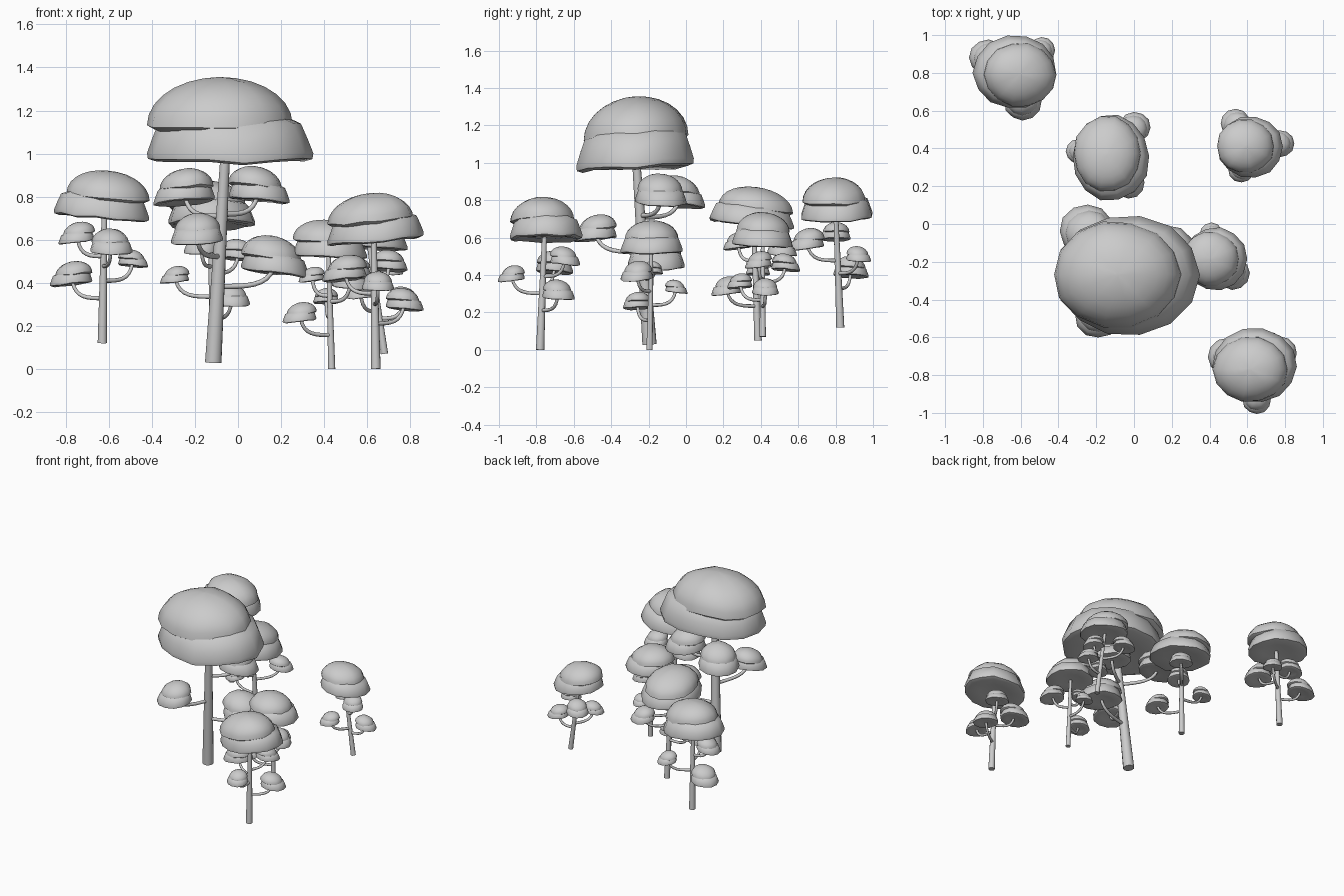
import bpy, bmesh, math, random
from mathutils import Vector

if "Cube" in bpy.data.objects:
    bpy.data.objects.remove(bpy.data.objects["Cube"])
random.seed(4)


def finish(name, bm):
    bmesh.ops.recalc_face_normals(bm, faces=bm.faces[:])
    me = bpy.data.meshes.new(name)
    bm.to_mesh(me)
    bm.free()
    ob = bpy.data.objects.new(name, me)
    bpy.context.collection.objects.link(ob)
    bpy.context.view_layer.objects.active = ob
    ob.select_set(True)
    bpy.ops.object.shade_smooth_by_angle(angle=math.radians(50))
    ob.select_set(False)


def skin(bm, rings):
    """Bridge vertex rings and close both ends."""
    n = len(rings[0])
    for a, b in zip(rings, rings[1:]):
        for i in range(n):
            j = (i + 1) % n
            bm.faces.new((a[i], a[j], b[j], b[i]))
    bm.faces.new(rings[0])
    bm.faces.new(rings[-1])


def tube(name, pts, r0, r1, n=10):
    bm, rings, last = bmesh.new(), [], len(pts) - 1
    for i, p in enumerate(pts):
        d = (pts[min(i + 1, last)] - pts[max(i - 1, 0)]).normalized()
        u = d.cross(Vector((.31, .95, .05))).normalized()
        v = d.cross(u)
        r = r0 + (r1 - r0) * i / last
        turns = [math.tau * k / n for k in range(n)]
        rings.append([bm.verts.new(p + r * (math.cos(t) * u + math.sin(t) * v)) for t in turns])
    skin(bm, rings)
    finish(name, bm)


# skirt tier as (radius, height) fractions; dome tier is a quarter superellipse
SKIRT = [(.5, .06), (.88, 0), (.98, .03), (.99, .1), (.93, .26), (.85, .45), (.5, .6)]
DOME = [(.78, .38)] + [(.87 * math.cos(a), .43 + .57 * math.sin(a))
                       for a in (i * math.pi / 14 for i in range(7))] + [(.03, 1)]


def foliage(name, centre, height, rx, ry, facing, tilt, n):
    """Two tiers: the skirt bulges toward 'facing', the dome is set away from it."""
    bm = bmesh.new()
    for prof, bulge, off in ((SKIRT, .06, Vector((0, 0))), (DOME, 0, facing * rx * -.08)):
        wob = [random.uniform(.98, 1.02) for _ in range(n)]
        lift = [random.uniform(-.03, .03) for _ in range(n)]
        rings = []
        for f, h in prof:
            ring = []
            for k in range(n):
                t = math.tau * k / n
                d = Vector((math.cos(t), math.sin(t)))
                p = off + Vector((rx * d.x, ry * d.y)) * f * wob[k] * (1 + bulge * d.dot(facing))
                z = (h + lift[k] * f) * height + p.dot(tilt)
                ring.append(bm.verts.new(centre + Vector((p.x, p.y, z))))
            rings.append(ring)
        skin(bm, rings)
    finish(name, bm)


def tree(name, crown, rx, ry, foot, caps, face, lean=(0, 0), tilt=(0, 0)):
    """Crown rim centre, crown radii, height of trunk foot, small caps (x, y, mid z, r),
    crown facing in degrees."""
    crown, tilt = Vector(crown), Vector(tilt)
    base = Vector((crown.x - lean[0], crown.y - lean[1], foot))
    top = crown + Vector((0, 0, .25 * rx))
    tr = rx * .1
    tube(name + "_trunk", [base, base.lerp(top, .5), top], tr, tr * .55, 12)
    face = math.radians(face)
    foliage(name + "_crown", crown, rx, rx, ry, Vector((math.cos(face), math.sin(face))), tilt, 14)
    for i, (x, y, z, r) in enumerate(caps, 1):
        # cap droops outward, its dome set toward the trunk
        out = Vector((x - base.x, y - base.y)).normalized()
        h = r * 1.1
        end = Vector((x, y, z - h / 2))
        foliage(f"{name}_small_cap_{i}", end, h, r, r * .96, out, out * -.12, 12)
        # arm leaves the trunk nearly level, then curls up into the cap
        end.z += h * .15
        za = end.z - .07 - tr * .4
        start = base.lerp(top, (za - foot) / (top.z - foot))
        elbow = Vector((x, y, za)).lerp(start, .12)
        inner = start.lerp(elbow, .6)
        pts = []
        for k in range(9):
            s = k / 8
            q = 1 - s
            pts.append(start * q**3 + inner * 3 * s * q * q + elbow * 3 * s * s * q + end * s**3)
        r = max(.01, tr * .32)
        tube(f"{name}_branch_{i}", pts, r, r * .85, 8)


tree("large_tree", (-.055, -.27, .965), .39, .325, .03,
     [(-.245, -.04, .85, .145), (.09, -.135, .86, .145), (-.19, -.48, .655, .122), (.165, -.16, .53, .16)],
     -5, lean=(.06, -.075), tilt=(.01, .04))
tree("back_left_tree", (-.62, .8, .7), .222, .195, .12,
     [(-.745, .8, .635, .085), (-.59, .65, .595, .1), (-.77, .88, .445, .098), (-.49, .92, .515, .07)],
     150, lean=(.01, -.025), tilt=(-.09, .03))
tree("back_middle_tree", (-.13, .36, .665), .207, .23, .05,
     [(-.29, .385, .44, .068), (0, .51, .555, .085), (-.03, .22, .345, .085), (-.17, .28, .585, .08)],
     -50, lean=(-.02, -.025), tilt=(0, -.12))
tree("back_right_tree", (.605, .41, .56), .175, .165, .07,
     [(.77, .425, .34, .075), (.54, .53, .47, .08), (.57, .29, .37, .07), (.69, .39, .485, .075)],
     -10, lean=(-.075, 0), tilt=(-.06, -.05))
tree("front_right_tree", (.63, -.755, .59), .228, .2, 0,
     [(.77, -.685, .325, .09), (.65, -.93, .41, .075), (.5, -.705, .47, .105), (.7, -.65, .505, .085)],
     45, lean=(-.01, .025), tilt=(.09, .01))
tree("middle_right_tree", (.42, -.185, .52), .172, .168, 0,
     [(.29, -.26, .265, .08), (.41, -.055, .34, .062), (.52, -.26, .425, .09), (.345, -.18, .44, .06)],
     0, lean=(-.015, .01), tilt=(-.04, 0))
